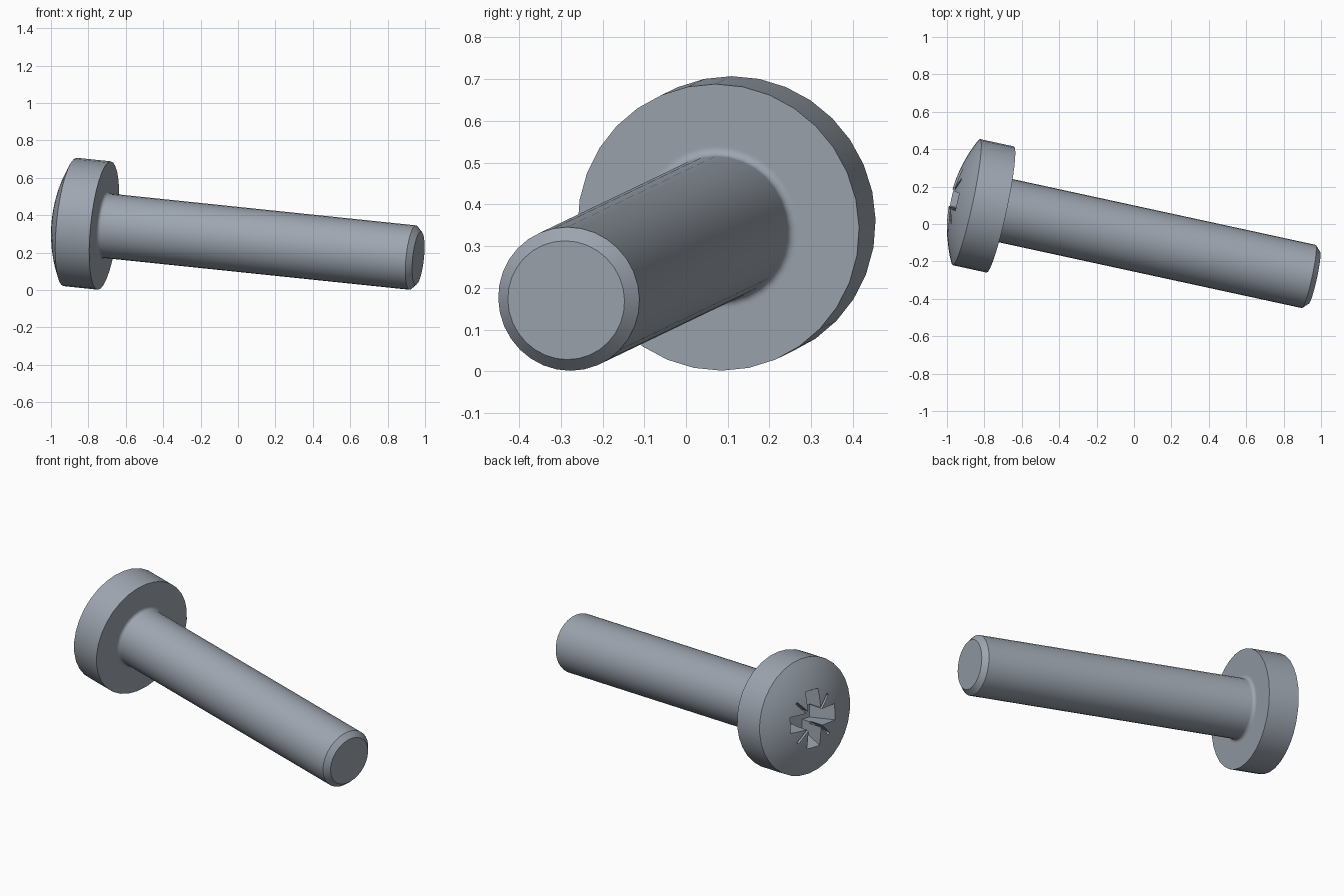
import bpy, bmesh, math
from mathutils import Matrix, Vector

if "Cube" in bpy.data.objects:
    bpy.data.objects.remove(bpy.data.objects["Cube"], do_unlink=True)

# One steel colour
steel = bpy.data.materials.new("steel_grey")
steel.use_nodes = True
colour = (0.34, 0.38, 0.435, 1)
steel.diffuse_color = colour
steel.node_tree.nodes["Principled BSDF"].inputs["Base Color"].default_value = colour

# Dimensions along the screw axis, measured from the underside of the head
SHAFT_R, HEAD_R = 0.173, 0.345
LENGTH, CHAMFER, FILLET = 1.727, 0.03, 0.02
RIM, DOME = 0.187, 0.085
SIDES = 32


def add_object(name, bm):
    bmesh.ops.recalc_face_normals(bm, faces=bm.faces)
    mesh = bpy.data.meshes.new(name)
    bm.to_mesh(mesh)
    bm.free()
    mesh.materials.append(steel)
    obj = bpy.data.objects.new(name, mesh)
    bpy.context.collection.objects.link(obj)
    return obj


def screw_profile():
    """Radius and axial position pairs, from the dome pole to the tip."""
    sphere_r = (HEAD_R ** 2 + DOME ** 2) / (2 * DOME)
    edge = math.asin(HEAD_R / sphere_r)
    points = []
    for i in range(9):
        a = edge * i / 8
        points.append((sphere_r * math.sin(a), sphere_r * (1 - math.cos(a)) - RIM - DOME))
    points += [(HEAD_R, 0), (SHAFT_R + FILLET * 1.3, 0)]
    for i in range(6):
        a = math.pi / 2 * i / 5
        points.append((SHAFT_R + FILLET * (1 - math.sin(a)), FILLET * (1 - math.cos(a))))
    points += [(SHAFT_R, LENGTH - CHAMFER), (SHAFT_R - CHAMFER, LENGTH), (0, LENGTH)]
    return points


# Head and shaft as one turned body
bm = bmesh.new()
verts = [bm.verts.new((r, 0, z)) for r, z in screw_profile()]
edges = [bm.edges.new(pair) for pair in zip(verts, verts[1:])]
bmesh.ops.spin(bm, geom=verts + edges, cent=(0, 0, 0), axis=(0, 0, 1),
               angle=math.tau, steps=SIDES, use_duplicate=False)
bmesh.ops.remove_doubles(bm, verts=bm.verts, dist=0.0001)
bmesh.ops.dissolve_degenerate(bm, edges=bm.edges, dist=0.0001)
screw = add_object("screw", bm)


def recess_bar(angle, width, floor, slope):
    """Tapered bar across the axis, narrowing towards its floor."""
    top, surface, reach = -0.32, -0.253, 0.17
    bm = bmesh.new()
    bmesh.ops.create_cube(bm, size=2)
    for v in bm.verts:
        z = floor if v.co.z > 0 else top
        half = reach - slope * (z - surface)
        v.co = (v.co.x * half, v.co.y * width / 2, z)
    bm.transform(Matrix.Rotation(angle, 4, "Z"))
    return add_object("recess_cutter", bm)


# Cross recess: two wide wings and two thin diagonal slits
ROLL = math.radians(3.5)
bpy.context.view_layer.objects.active = screw
for i in range(4):
    angle = ROLL + i * math.pi / 4
    if i % 2 == 0:
        cutter = recess_bar(angle, 0.096, -0.11, 0.45)
    else:
        cutter = recess_bar(angle, 0.014, -0.17, 0.9)
    cutter.hide_render = True
    mod = screw.modifiers.new("recess", "BOOLEAN")
    mod.operation = "DIFFERENCE"
    mod.solver = "EXACT"
    mod.object = cutter
    bpy.ops.object.modifier_apply(modifier=mod.name)
    bpy.data.objects.remove(cutter, do_unlink=True)

# Smooth turned surfaces with crisp edges
bpy.ops.object.select_all(action="DESELECT")
screw.select_set(True)
bpy.ops.object.shade_smooth_by_angle(angle=math.radians(25))

# Lean the axis from the head down to the tip
axis = Vector((0.972, -0.211, -0.101)).normalized()
side = axis.cross(Vector((0, 0, 1))).normalized()
up = side.cross(axis)
frame = Matrix((up, side, axis)).transposed()
if frame.determinant() < 0:
    frame = Matrix((up, -side, axis)).transposed()
screw.matrix_world = Matrix.Translation((-0.715, 0.0775, 0.345)) @ frame.to_4x4()
